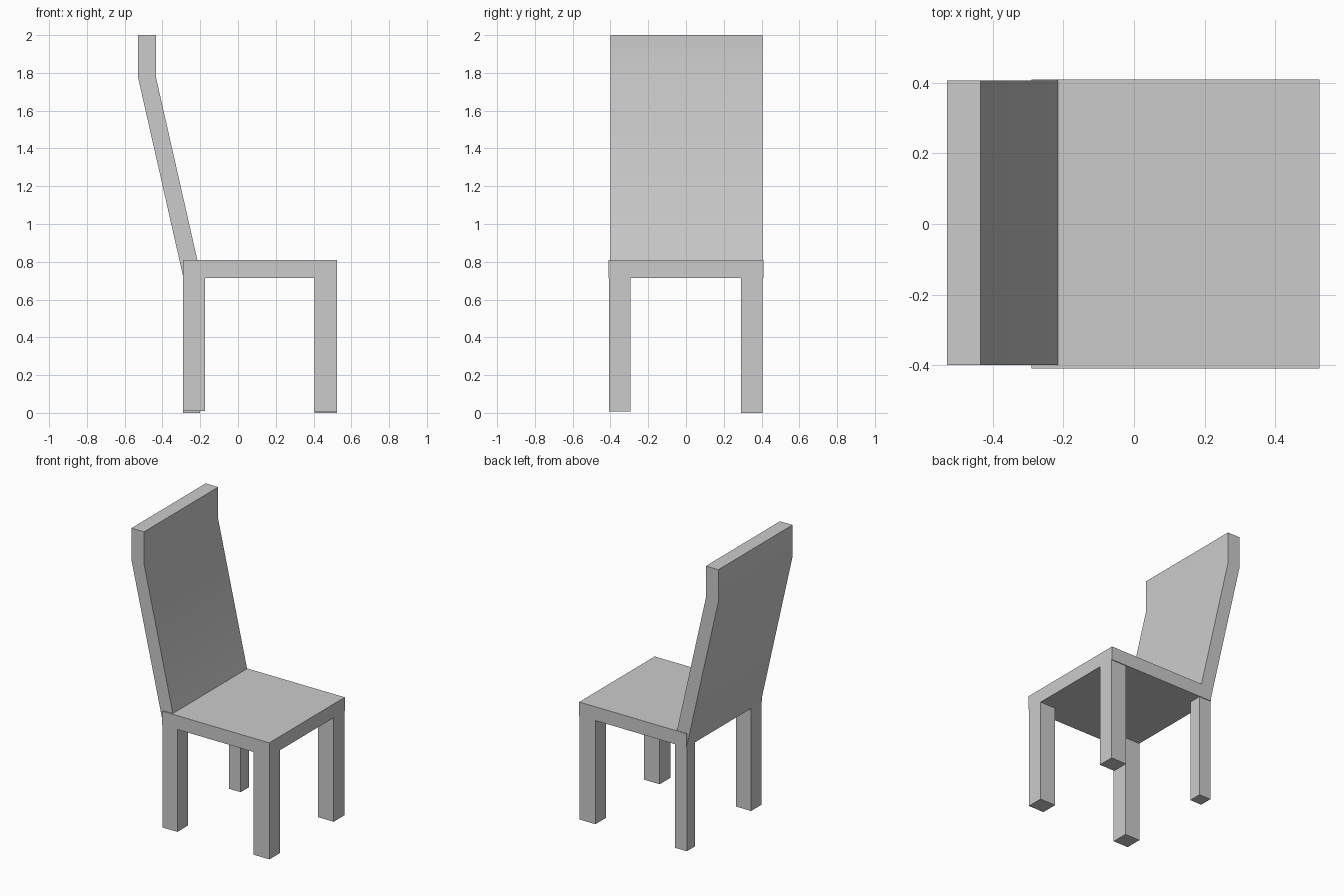
import bpy
import bmesh
import math

if "Cube" in bpy.data.objects:
    bpy.data.objects.remove(bpy.data.objects["Cube"])

grey = bpy.data.materials.new("light grey")
grey.diffuse_color = (0.6, 0.6, 0.6, 1)
grey.use_nodes = True
grey.node_tree.nodes["Principled BSDF"].inputs["Base Color"].default_value = grey.diffuse_color


def make_object(name, bm):
    bmesh.ops.recalc_face_normals(bm, faces=bm.faces)
    mesh = bpy.data.meshes.new(name)
    bm.to_mesh(mesh)
    bm.free()
    mesh.materials.append(grey)
    obj = bpy.data.objects.new(name, mesh)
    bpy.context.collection.objects.link(obj)
    return obj


def prism(name, profile, y0, y1):
    """Extrude an (x, z) outline along y."""
    bm = bmesh.new()
    face = bm.faces.new([bm.verts.new((x, y0, z)) for x, z in profile])
    ext = bmesh.ops.extrude_face_region(bm, geom=[face])
    moved = [v for v in ext["geom"] if isinstance(v, bmesh.types.BMVert)]
    bmesh.ops.translate(bm, vec=(0, y1 - y0, 0), verts=moved)
    return make_object(name, bm)


def box(name, x0, x1, y0, y1, z0, z1):
    return prism(name, [(x0, z0), (x1, z0), (x1, z1), (x0, z1)], y0, y1)


# Seat slab
box("seat", -0.29, 0.525, -0.41, 0.41, 0.715, 0.81)

# Legs: the rear leg under the backrest is slimmer than the others
box("front_left_leg", -0.29, -0.175, -0.408, -0.293, 0.01, 0.72)
box("front_right_leg", 0.405, 0.525, -0.408, -0.293, 0.008, 0.72)
box("rear_right_leg", 0.405, 0.525, 0.29, 0.405, 0.0, 0.72)
box("rear_left_leg", -0.29, -0.20, 0.315, 0.405, 0.0, 0.72)

# Leaning backrest with upright top section
back = prism("backrest", [(-0.29, 0.72), (-0.195, 0.72), (-0.435, 1.78),
                          (-0.435, 2.0), (-0.53, 2.0), (-0.53, 1.78)], -0.4, 0.406)
bpy.context.view_layer.objects.active = back
back.select_set(True)
bpy.ops.object.shade_smooth_by_angle(angle=math.radians(30))
